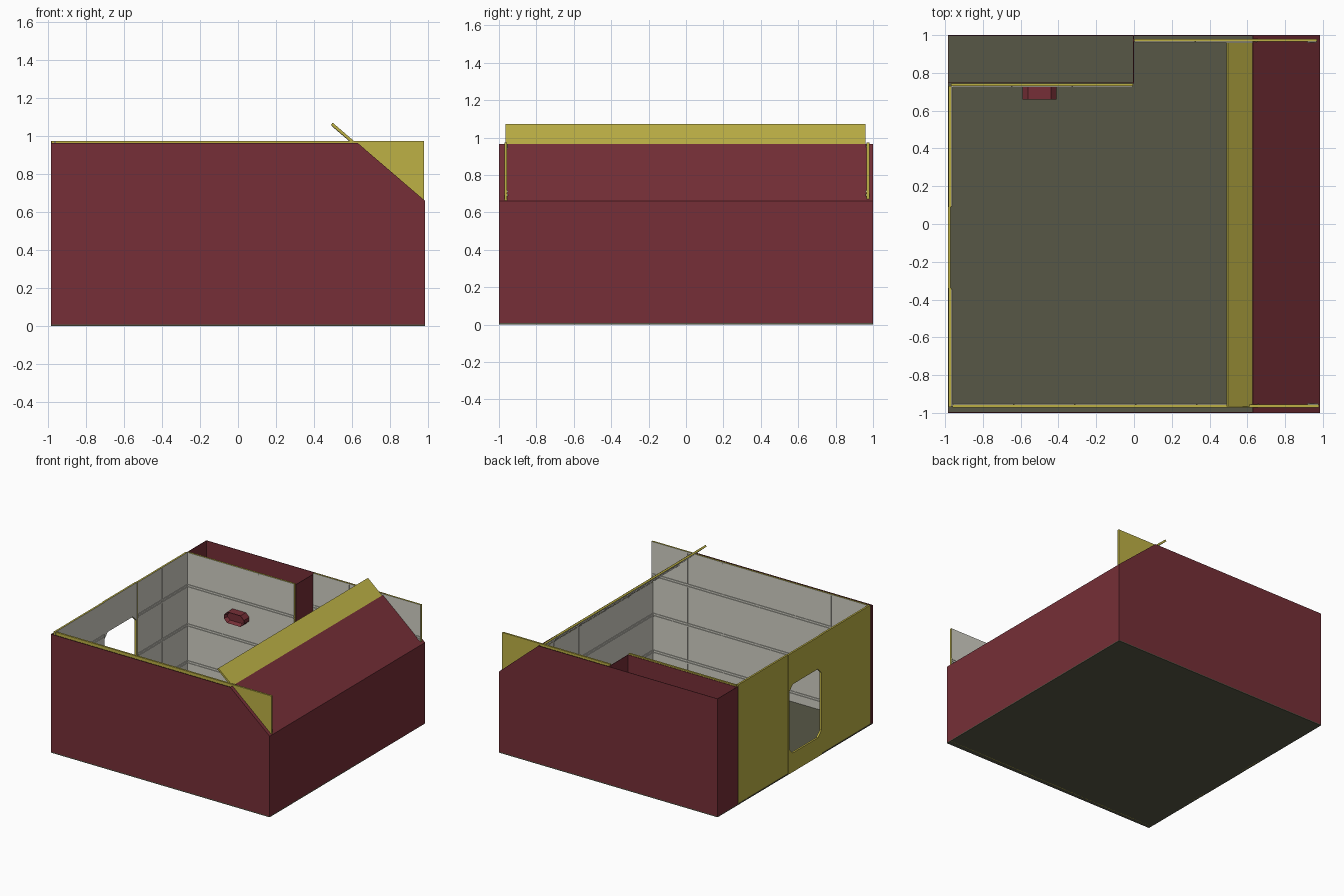
import bpy, bmesh
from mathutils import Matrix, Vector

if "Cube" in bpy.data.objects:
    bpy.data.objects.remove(bpy.data.objects["Cube"])


def material(name, rgb):
    m = bpy.data.materials.new(name)
    m.diffuse_color = (*rgb, 1)
    m.use_nodes = True
    m.node_tree.nodes["Principled BSDF"].inputs["Base Color"].default_value = m.diffuse_color
    return m


RED = material("dark_red", (0.18, 0.028, 0.038))
YELLOW = material("mustard_yellow", (0.51, 0.44, 0.06))
WHITE = material("off_white", (0.64, 0.63, 0.56))
FLOOR = material("olive_grey", (0.095, 0.095, 0.061))
T = 0.015      # panel thickness
SHEET = 0.004  # outer shell thickness


def prism(bm, pts, y0, y1):
    """Extrude an (x, z) outline from y0 to y1."""
    face = bm.faces.new([bm.verts.new((x, y0, z)) for x, z in pts])
    ext = bmesh.ops.extrude_face_region(bm, geom=[face])
    for v in ext["geom"]:
        if isinstance(v, bmesh.types.BMVert):
            v.co.y = y1


def rect(x0, z0, x1, z1):
    return [(x0, z0), (x1, z0), (x1, z1), (x0, z1)]


def finish(name, bm, mats, matrix=Matrix()):
    bmesh.ops.recalc_face_normals(bm, faces=bm.faces)
    if len(mats) > 1:  # room side is white, the rest yellow
        bm.normal_update()
        for f in bm.faces:
            c = f.calc_center_median().y
            f.material_index = 1 if c < 0.0001 or (f.normal.y < -0.5) else 0
    bm.transform(matrix)
    me = bpy.data.meshes.new(name)
    bm.to_mesh(me)
    bm.free()
    for m in mats:
        me.materials.append(m)
    ob = bpy.data.objects.new(name, me)
    bpy.context.collection.objects.link(ob)
    return ob


def frame(origin, along, up):
    """Local x runs along the panel, z up it, -y faces the room."""
    a, u = Vector(along).normalized(), Vector(up).normalized()
    m = Matrix((a, u.cross(a), u)).transposed().to_4x4()
    m.translation = Vector(origin)
    return m


def panel(name, origin, along, length, height, up=(0, 0, 1), outlines=None,
          ribs=(0.08, 0.38, 0.70)):
    bm = bmesh.new()
    for pts in outlines or [rect(0, 0, length, height)]:
        prism(bm, pts, 0, T)
    for z in ribs:  # raised horizontal trim
        if z < height - 0.03:
            for dz in (-0.012, 0.006):
                prism(bm, rect(0.003, z + dz, length - 0.003, z + dz + 0.01), -0.005, 0)
    n = max(1, round(length / 0.32))
    if ribs:
        for i in range(1, n):  # faint vertical seams
            x = length * i / n
            prism(bm, rect(x - 0.004, 0.01, x + 0.004, height - 0.01), -0.002, 0)
    return finish(name, bm, [YELLOW, WHITE], frame(origin, along, up))


def sheet(name, pts, origin, along, up=(0, 0, 1)):
    bm = bmesh.new()
    prism(bm, pts, 0, SHEET)
    return finish(name, bm, [RED], frame(origin, along, up))


# Floor
bm = bmesh.new()
prism(bm, rect(-0.985, 0, 0.985, 0.008), -1, 1)
finish("floor", bm, [FLOOR])

# Red outer shell
H, X, LOW, TOPX = 0.965, 0.985, 0.66, 0.63
side = [(-X, 0.004), (X, 0.004), (X, LOW), (TOPX, H), (-X, H)]
sheet("shell_front", side, (0, -1, 0), (1, 0, 0))
sheet("shell_back", side, (0, 1 - SHEET, 0), (1, 0, 0))
sheet("shell_right", rect(0, 0.004, 2, LOW), (X - SHEET, 1, 0), (0, -1, 0))
slope = Vector((TOPX - X, 0, H - LOW))
out = Vector((H - LOW, 0, X - TOPX)).normalized()
sheet("shell_slope", rect(0, 0, 2, slope.length),
      Vector((X, 1, LOW)) - out * SHEET, (0, -1, 0), slope)

# Alcove behind the rear partition
sheet("alcove_left", rect(0, 0.004, 0.26, H), (-X + SHEET, 0.74, 0), (0, 1, 0))
sheet("alcove_inner", rect(0, 0.004, 0.98, H), (-0.982, 0.746, 0), (1, 0, 0))
sheet("alcove_right", rect(0, 0.004, 0.255, H), (0, 0.745, 0), (0, 1, 0))
sheet("shell_left_return", rect(0, 0.004, 0.025, H), (-X + SHEET, -1, 0), (0, 1, 0))

# Wall panels, yellow outside and white towards the room
P = 0.975
panel("front_panel", (0.98, -0.956, 0), (-1, 0, 0), 1.94, P)
panel("rear_partition_panel", (-0.97, 0.73, 0), (1, 0, 0), 0.965, P)
panel("back_panel", (0, 0.965, 0), (1, 0, 0), 0.97, P)
panel("right_panel", (0.965, 0.96, 0), (0, -1, 0), 1.92, 0.65)
panel("sloped_panel", Vector((X, 0.96, LOW)) - out * (T + 0.005), (0, -1, 0),
      1.925, 0.637, up=slope, ribs=(0.3,))
panel("left_panel_front", (-0.967, -0.97, 0), (0, 1, 0), 0.63, P)
panel("left_panel_rear", (-0.967, 0.09, 0), (0, 1, 0), 0.64, P)

# Doorway panel with a chamfered opening, as a lower and an upper half
W, a, b, c = 0.43, 0.006, 0.418, 0.045
z0, z1, zm = 0.155, 0.715, 0.43
lower = [(0, 0), (W, 0), (W, zm), (b, zm), (b, z0 + c), (b - c, z0),
         (a + c, z0), (a, z0 + c), (a, zm), (0, zm)]
upper = [(0, P), (0, zm), (a, zm), (a, z1 - c), (a + c, z1), (b - c, z1),
         (b, z1 - c), (b, zm), (W, zm), (W, P)]
panel("doorway_panel", (-0.971, -0.34, 0), (0, 1, 0), W, P,
      outlines=[lower, upper], ribs=())

# Chamfered wall fixture with a recessed front
bm = bmesh.new()
w, h, k = 0.09, 0.045, 0.03
prism(bm, [(-w, -h + k), (-w + k, -h), (w - k, -h), (w, -h + k),
           (w, h - k), (w - k, h), (-w + k, h), (-w, h - k)], 0, 0.085)
bmesh.ops.recalc_face_normals(bm, faces=bm.faces)
front = [f for f in bm.faces if f.normal.y < -0.9]
bmesh.ops.inset_region(bm, faces=front, thickness=0.015)
for v in front[0].verts:
    v.co.y += 0.03
finish("wall_fixture", bm, [RED], Matrix.Translation((-0.5, 0.66, 0.58)))
